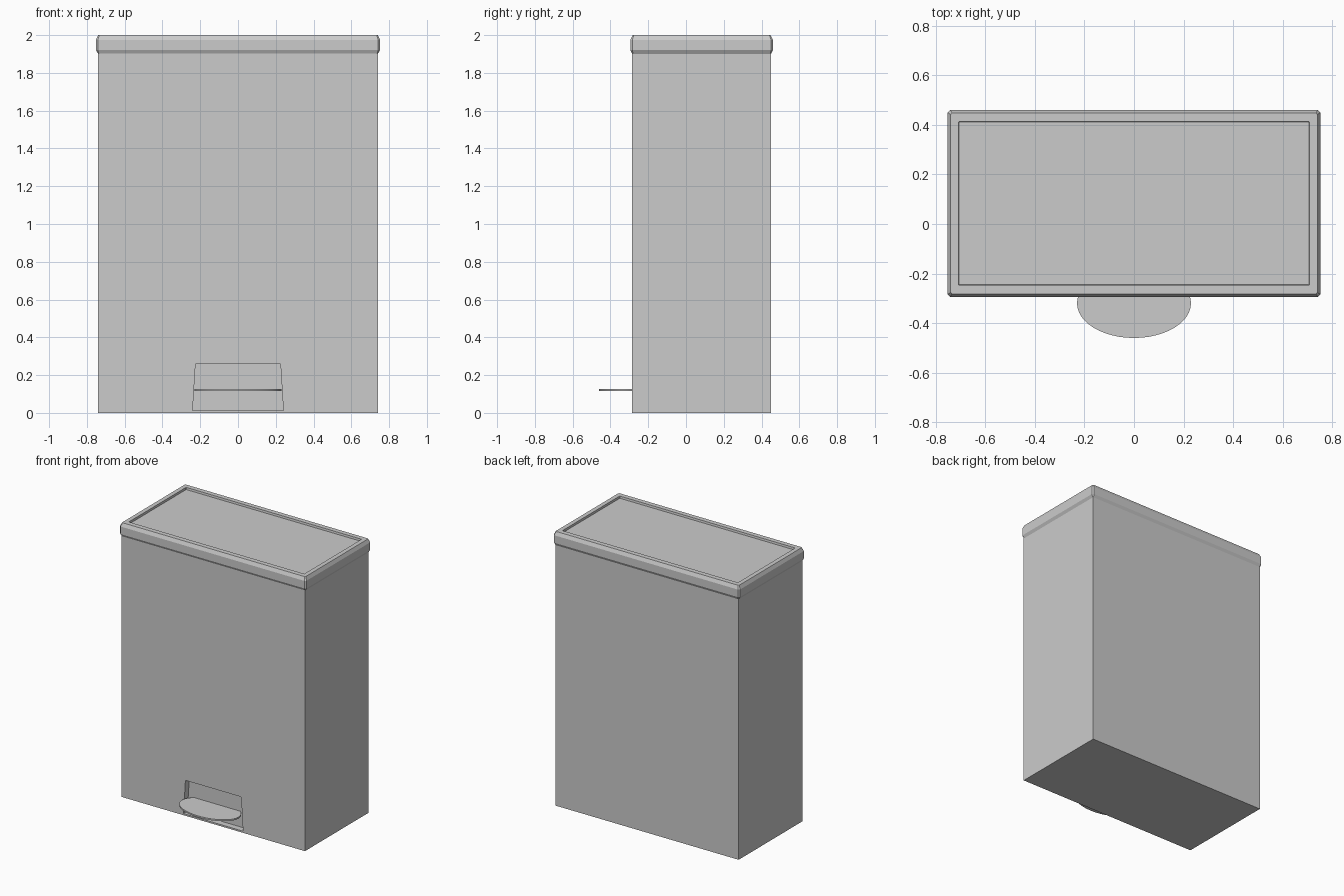
import bpy, bmesh, math

if "Cube" in bpy.data.objects:
    bpy.data.objects.remove(bpy.data.objects["Cube"])


def loft(name, rings):
    """Join equal-sized point rings into a closed solid, capped at both ends."""
    bm = bmesh.new()
    loops = [[bm.verts.new(p) for p in ring] for ring in rings]
    n = len(loops[0])
    for a, b in zip(loops, loops[1:]):
        for i in range(n):
            j = (i + 1) % n
            bm.faces.new((a[i], a[j], b[j], b[i]))
    bm.faces.new(loops[0])
    bm.faces.new(loops[-1])
    bmesh.ops.recalc_face_normals(bm, faces=bm.faces)
    mesh = bpy.data.meshes.new(name)
    bm.to_mesh(mesh)
    bm.free()
    obj = bpy.data.objects.new(name, mesh)
    bpy.context.collection.objects.link(obj)
    return obj


def trapezoid(y, bottom, top, z0, z1):
    return [(-bottom, y, z0), (bottom, y, z0), (top, y, z1), (-top, y, z1)]


def chamfered_rect(hx, hy, c, z, cy=0.083):
    """Rectangle with cut corners, eight points, lying flat at height z."""
    pts = [(hx, -hy + c), (hx, hy - c), (hx - c, hy), (-hx + c, hy),
           (-hx, hy - c), (-hx, -hy + c), (-hx + c, -hy), (hx - c, -hy)]
    return [(x, y + cy, z) for x, y in pts]


# Bin body, with the tapered pedal recess in the front face
FRONT, BACK = -0.285, 0.45
loft("bin_body", [
    trapezoid(-0.24, 0.24, 0.225, 0.012, 0.258),
    trapezoid(FRONT, 0.24, 0.225, 0.012, 0.258),
    trapezoid(FRONT, 0.74, 0.74, 0.0, 1.905),
    trapezoid(BACK, 0.74, 0.74, 0.0, 1.905),
])

# Lid with bevelled rim and shallow sunken top panel
loft("lid", [
    chamfered_rect(0.740, 0.367, 0.004, 1.900),
    chamfered_rect(0.752, 0.377, 0.010, 1.920),
    chamfered_rect(0.752, 0.377, 0.010, 1.975),
    chamfered_rect(0.740, 0.365, 0.006, 2.000),
    chamfered_rect(0.708, 0.330, 0.001, 2.000),
    chamfered_rect(0.706, 0.328, 0.001, 1.985),
])

# Oval foot pedal
def oval(z):
    return [(0.23 * math.cos(t), -0.32 + 0.14 * math.sin(t), z)
            for t in (2 * math.pi * i / 48 for i in range(48))]

pedal = loft("foot_pedal", [oval(0.115), oval(0.126)])
bpy.context.view_layer.objects.active = pedal
pedal.select_set(True)
bpy.ops.object.shade_smooth_by_angle(angle=math.radians(30))
